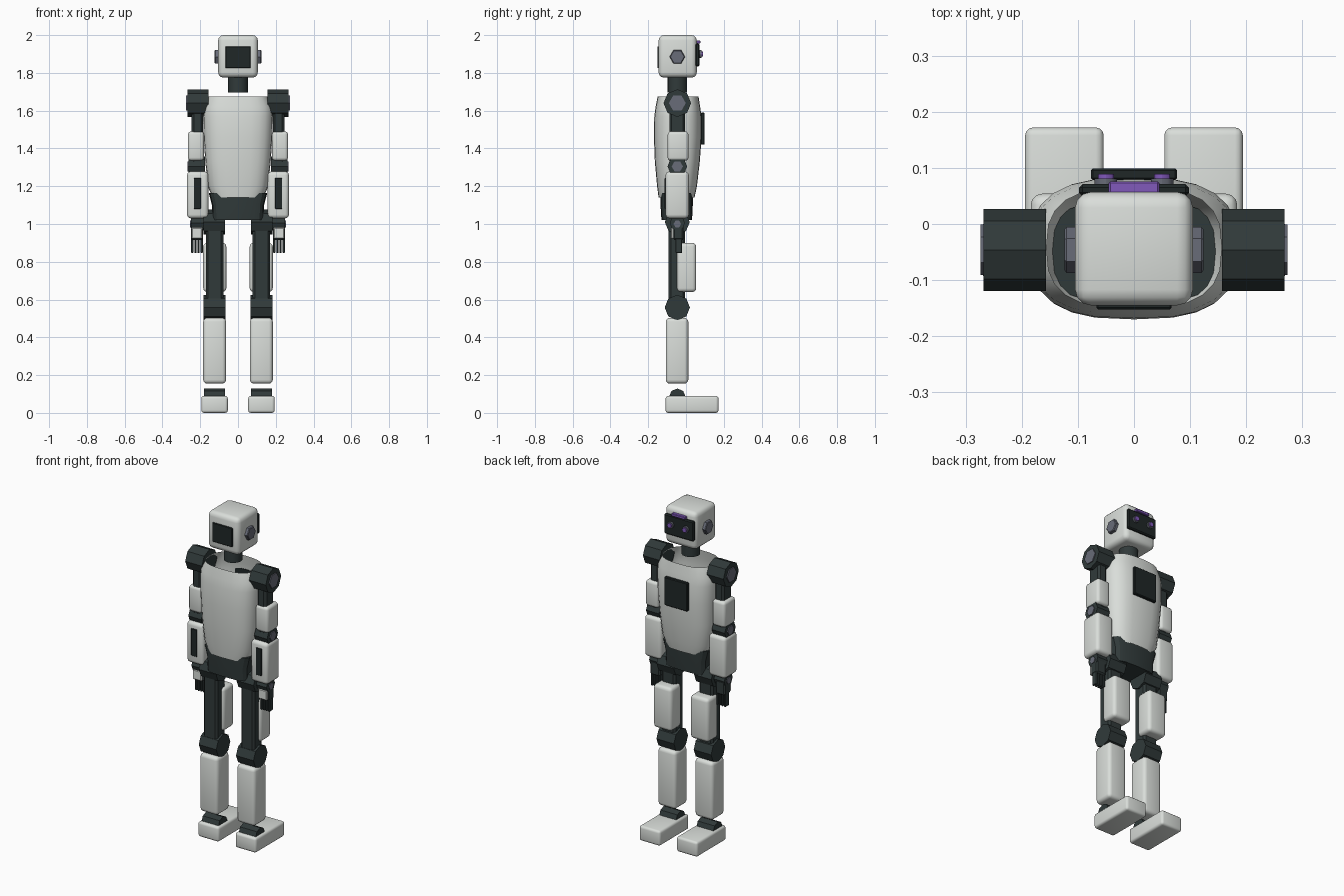
import bpy, bmesh, math
from mathutils import Matrix

cube = bpy.data.objects.get("Cube")
if cube:
    bpy.data.objects.remove(cube, do_unlink=True)


def material(name, rgb):
    m = bpy.data.materials.new(name)
    m.use_nodes = True
    m.diffuse_color = (*rgb, 1)
    m.node_tree.nodes["Principled BSDF"].inputs["Base Color"].default_value = (*rgb, 1)
    return m


SHELL = material("pale grey shell", (0.70, 0.73, 0.70))
DARK = material("dark joint", (0.03, 0.042, 0.042))
BLACK = material("black panel", (0.014, 0.02, 0.02))
SLATE = material("slate cap", (0.14, 0.15, 0.19))
PURPLE = material("purple light", (0.22, 0.10, 0.50))

MID_Y = -0.046  # depth of the body axis


def finish(name, bm, mat, smooth=True):
    bmesh.ops.recalc_face_normals(bm, faces=bm.faces)
    mesh = bpy.data.meshes.new(name)
    bm.to_mesh(mesh)
    bm.free()
    mesh.materials.append(mat)
    obj = bpy.data.objects.new(name, mesh)
    bpy.context.collection.objects.link(obj)
    if smooth:
        bpy.ops.object.select_all(action="DESELECT")
        obj.select_set(True)
        bpy.context.view_layer.objects.active = obj
        bpy.ops.object.shade_smooth_by_angle()
    return obj


def box(name, mat, xs, ys, zs, bevel=0.0, segments=3):
    """Box from its extents, with optionally rounded edges."""
    bm = bmesh.new()
    bmesh.ops.create_cube(bm, size=1)
    for v in bm.verts:
        for i, (a, b) in enumerate((xs, ys, zs)):
            v.co[i] = (a + b) / 2 + v.co[i] * (b - a)
    if bevel:
        bmesh.ops.bevel(bm, geom=bm.edges[:], offset=bevel, segments=segments,
                        profile=0.5, affect="EDGES")
    return finish(name, bm, mat)


def cylinder(name, mat, center, radius, length, axis="X", sides=8, bevel=0.0):
    """Cylinder or prism centred on a point along one axis."""
    bm = bmesh.new()
    bmesh.ops.create_cone(bm, cap_ends=True, segments=sides, radius1=radius,
                          radius2=radius, depth=length)
    if bevel:
        rim = [e for e in bm.edges if abs(e.verts[0].co.z - e.verts[1].co.z) < 1e-5]
        bmesh.ops.bevel(bm, geom=rim, offset=bevel, segments=1, affect="EDGES")
    turn = {"X": Matrix.Rotation(math.pi / 2, 4, "Y"),
            "Y": Matrix.Rotation(math.pi / 2, 4, "X"),
            "Z": Matrix.Identity(4)}[axis]
    bmesh.ops.transform(bm, matrix=Matrix.Translation(center) @ turn, verts=bm.verts)
    return finish(name, bm, mat)


def loft(name, mat, rings, power=2.8, count=24, caps=False):
    """Stacked rounded-square rings (z, half width, back y, front y)."""
    bm = bmesh.new()
    loops = []
    for z, half, y0, y1 in rings:
        loop = []
        for i in range(count):
            a = math.tau * i / count
            c, s = math.cos(a), math.sin(a)
            x = math.copysign(abs(c) ** (2 / power), c) * half
            y = (y0 + y1) / 2 + math.copysign(abs(s) ** (2 / power), s) * (y1 - y0) / 2
            loop.append(bm.verts.new((x, y, z)))
        loops.append(loop)
    for low, high in zip(loops, loops[1:]):
        for i in range(count):
            j = (i + 1) % count
            bm.faces.new((low[i], low[j], high[j], high[i]))
    if caps:
        bm.faces.new(loops[0])
        bm.faces.new(loops[-1])
    return finish(name, bm, mat)


# Head with visor, lights and rear panel
box("head", SHELL, (-0.105, 0.105), (-0.145, 0.057), (1.775, 2.0), 0.028)
box("visor", BLACK, (-0.098, 0.098), (0.05, 0.071), (1.835, 1.955), 0.006, 1)
box("rear_head_panel", BLACK, (-0.067, 0.067), (-0.152, -0.14), (1.825, 1.94), 0.003, 1)
box("brow_light", PURPLE, (-0.045, 0.045), (0.052, 0.076), (1.955, 1.972), 0.003, 1)
cylinder("neck", DARK, (0, MID_Y, 1.74), 0.052, 0.085, "Z", 16)

# Open torso shell, chest panel and pelvis
loft("torso", SHELL, [(1.14, 0.135, -0.145, 0.045), (1.2, 0.16, -0.153, 0.058),
                      (1.33, 0.173, -0.165, 0.073), (1.46, 0.182, -0.170, 0.083),
                      (1.57, 0.185, -0.168, 0.082), (1.62, 0.183, -0.161, 0.075),
                      (1.676, 0.156, -0.15, 0.066)])
box("chest_panel", BLACK, (-0.077, 0.077), (0.078, 0.099), (1.42, 1.59), 0.004, 1)
loft("pelvis", DARK, [(1.02, 0.136, -0.13, 0.032), (1.10, 0.138, -0.135, 0.036),
                      (1.165, 0.155, -0.135, 0.036)], power=4, count=16, caps=True)

for side, tag in ((1, "left"), (-1, "right")):
    def span(a, b):
        return tuple(sorted((side * a, side * b)))

    def part(name, mat, xs, ys, zs, bevel=0.0, segments=3):
        box(f"{tag}_{name}", mat, span(*xs), ys, zs, bevel, segments)

    def joint(name, mat, xs, z, radius, y=MID_Y, sides=8, bevel=0.0):
        cylinder(f"{tag}_{name}", mat, (side * sum(xs) / 2, y, z), radius,
                 xs[1] - xs[0], "X", sides, bevel)

    # Eye and ear
    cylinder(f"{tag}_eye_ring", SLATE, (side * 0.05, 0.075, 1.9), 0.02, 0.012, "Y", 12)
    cylinder(f"{tag}_eye_light", PURPLE, (side * 0.05, 0.082, 1.9), 0.014, 0.014, "Y", 12)
    joint("ear", SLATE, (0.095, 0.124), 1.885, 0.041, sides=6, bevel=0.004)

    # Arm
    joint("shoulder", DARK, (0.157, 0.268), 1.64, 0.073)
    joint("shoulder_cap", SLATE, (0.262, 0.274), 1.64, 0.045, sides=6)
    part("upper_arm_core", DARK, (0.185, 0.245), (-0.088, -0.004), (1.32, 1.62), 0.012, 1)
    part("upper_arm_shell", SHELL, (0.18, 0.265), (-0.097, 0.013), (1.335, 1.49), 0.017)
    joint("elbow", DARK, (0.176, 0.262), 1.305, 0.052)
    joint("elbow_cap", SLATE, (0.258, 0.268), 1.305, 0.03, sides=6)
    part("forearm", SHELL, (0.157, 0.27), (-0.108, 0.015), (1.03, 1.278), 0.02)
    part("forearm_panel", BLACK, (0.196, 0.234), (-0.113, -0.10), (1.08, 1.243), 0.002, 1)
    joint("wrist", DARK, (0.182, 0.25), 1.005, 0.04)
    joint("wrist_cap", SLATE, (0.246, 0.254), 1.0, 0.02, sides=6)
    part("palm", DARK, (0.185, 0.25), (-0.068, -0.012), (0.915, 1.0), 0.008, 1)
    part("hand_plate", SHELL, (0.188, 0.247), (-0.08, -0.062), (0.922, 0.982), 0.005, 1)
    for i in range(4):
        x = 0.192 + i * 0.0168
        part(f"finger_{i + 1}", DARK, (x - 0.006, x + 0.006), (-0.055, -0.02),
             (0.846, 0.925), 0.003, 1)

    # Leg
    joint("hip", DARK, (0.068, 0.182), 1.01, 0.066)
    part("thigh_core", DARK, (0.078, 0.17), (-0.092, -0.005), (0.58, 1.0), 0.012, 1)
    part("thigh_shell", SHELL, (0.062, 0.184), (-0.048, 0.054), (0.64, 0.9), 0.02)
    joint("knee", DARK, (0.066, 0.182), 0.558, 0.067)
    part("shin", SHELL, (0.063, 0.184), (-0.107, 0.012), (0.155, 0.503), 0.02)
    joint("ankle", DARK, (0.068, 0.18), 0.085, 0.044)
    part("foot", SHELL, (0.054, 0.194), (-0.108, 0.172), (0.0, 0.09), 0.014)
